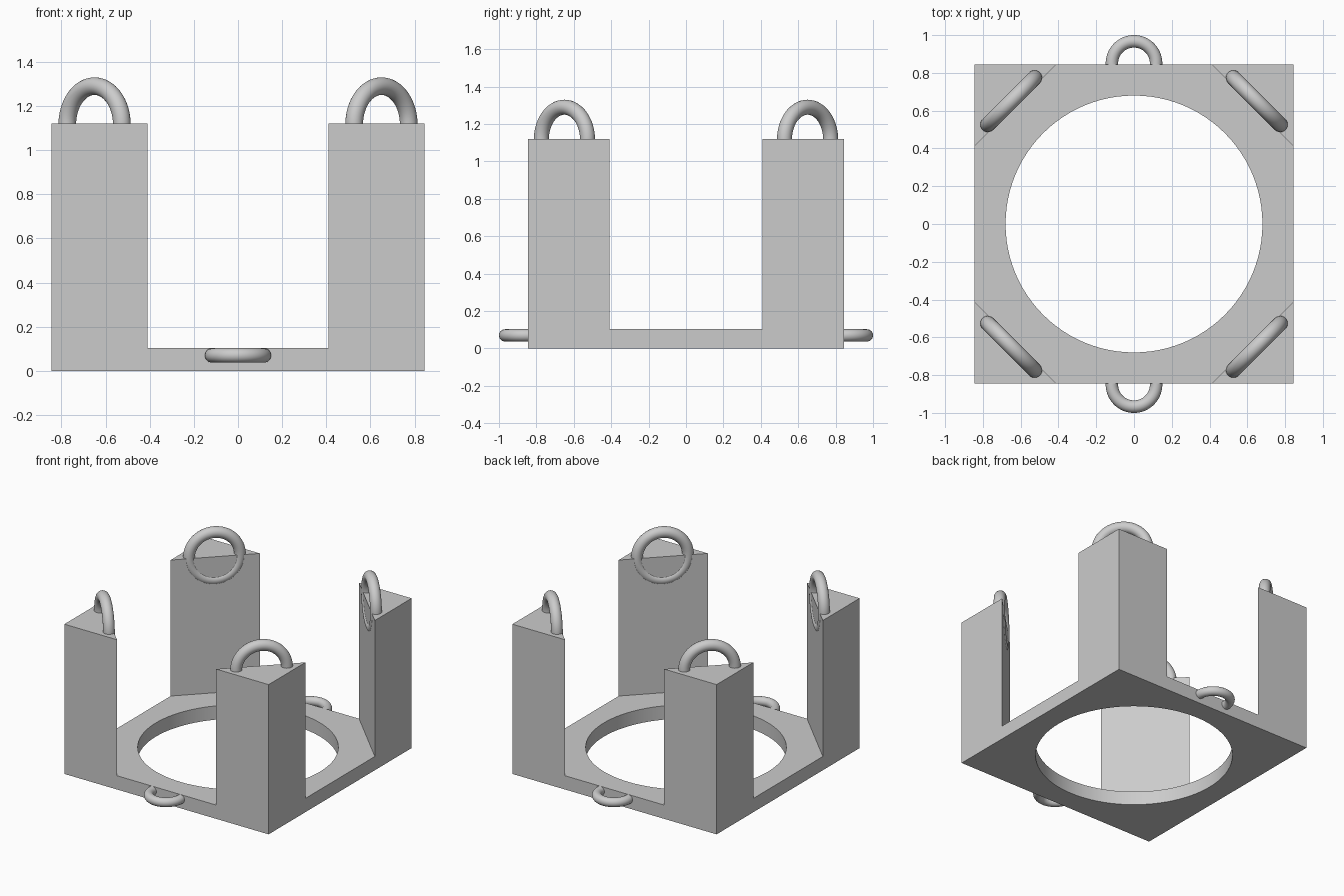
import bpy
import math
from mathutils import Vector

cube = bpy.data.objects.get("Cube")
if cube:
    bpy.data.objects.remove(cube, do_unlink=True)

HALF = 0.845        # half width of the square base
PLATE = 0.103       # base thickness
TOP = 1.12          # post height
DIAGONAL = 1.255    # x + y on the inner face of each post
HOLE = 0.68

grey = bpy.data.materials.new("plain grey")
grey.use_nodes = True
colour = (0.6, 0.6, 0.6, 1)
grey.diffuse_color = colour
grey.node_tree.nodes["Principled BSDF"].inputs["Base Color"].default_value = colour


def prism(name, outline, low, high):
    """Extrude a flat outline between two heights."""
    n = len(outline)
    verts = [(x, y, z) for z in (low, high) for x, y in outline]
    faces = [list(range(n))[::-1], list(range(n, 2 * n))]
    faces += [(i, (i + 1) % n, n + (i + 1) % n, n + i) for i in range(n)]
    mesh = bpy.data.meshes.new(name)
    mesh.from_pydata(verts, [], faces)
    mesh.materials.append(grey)
    obj = bpy.data.objects.new(name, mesh)
    bpy.context.collection.objects.link(obj)
    return obj


def select(obj):
    bpy.ops.object.select_all(action='DESELECT')
    obj.select_set(True)
    bpy.context.view_layer.objects.active = obj


def cut(obj, cutter):
    """Subtract the cutter, then discard it."""
    select(obj)
    mod = obj.modifiers.new("cut", 'BOOLEAN')
    mod.operation = 'DIFFERENCE'
    mod.solver = 'EXACT'
    mod.object = cutter
    bpy.ops.object.modifier_apply(modifier=mod.name)
    bpy.data.objects.remove(cutter, do_unlink=True)


def ring(name, location, major, minor, axis):
    bpy.ops.mesh.primitive_torus_add(
        major_radius=major, minor_radius=minor, major_segments=64,
        minor_segments=24, location=location,
        rotation=Vector(axis).to_track_quat('Z', 'Y').to_euler())
    obj = bpy.context.object
    obj.name = name
    obj.data.materials.append(grey)
    bpy.ops.object.shade_smooth()


# Square block, cleared to leave four triangular corner posts on a plate
corners = [(-1, -1), (1, -1), (1, 1), (-1, 1)]
frame = prism("base_with_corner_posts",
              [(HALF * x, HALF * y) for x, y in corners], 0, TOP)
wide = HALF + 0.1
near = DIAGONAL - wide
octagon = [(wide, near), (near, wide), (-near, wide), (-wide, near),
           (-wide, -near), (-near, -wide), (near, -wide), (wide, -near)]
cut(frame, prism("post_cutter", octagon, PLATE, TOP + 0.2))

# Round opening through the plate
steps = 96
circle = [(HOLE * math.cos(2 * math.pi * i / steps),
           HOLE * math.sin(2 * math.pi * i / steps)) for i in range(steps)]
cut(frame, prism("hole_cutter", circle, -0.1, PLATE + 0.1))
select(frame)
bpy.ops.object.shade_smooth_by_angle(angle=math.radians(30))

# Upright rings set into the inner face of each post
for x, y in corners:
    name = ("front" if y < 0 else "back") + ("_left" if x > 0 else "_right")
    ring(name + "_post_ring", (0.65 * x, 0.65 * y, 1.115), 0.175, 0.04, (x, y, 0))

# Flat rings half buried in the front and back edges of the plate
for name, side in (("front", -1), ("back", 1)):
    ring(name + "_edge_ring", (0, 0.85 * side, 0.07), 0.117, 0.033, (0, 0, 1))
